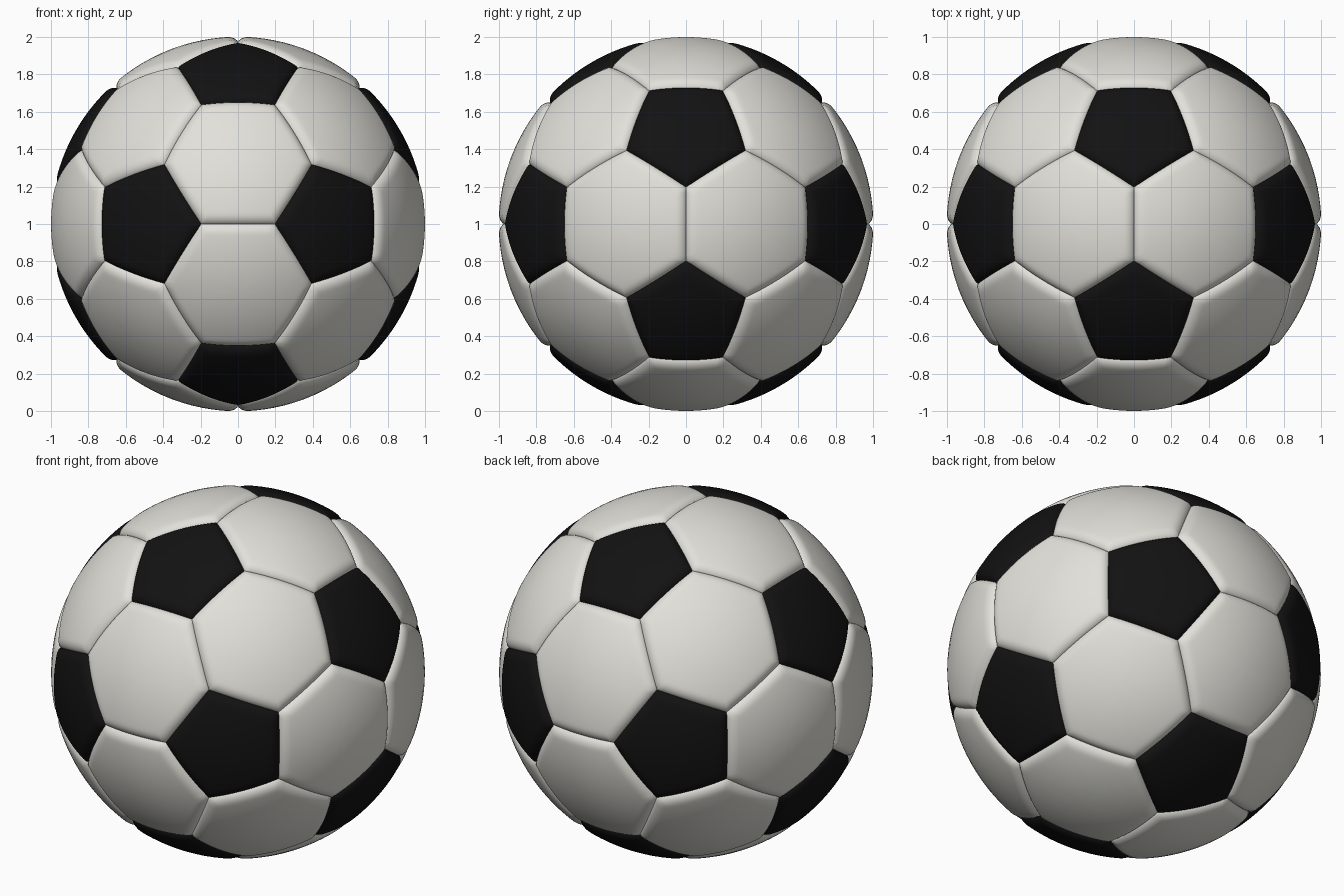
import bpy, bmesh, math
from itertools import combinations
from mathutils import Vector

if "Cube" in bpy.data.objects:
    bpy.data.objects.remove(bpy.data.objects["Cube"])

R_BALL, R_SEAM, ROUND = 1.001, 0.974, 0.062   # panel radius, seam radius, rounded edge width
CENTRE = Vector((0, 0, 1))
PHI = (1 + 5 ** 0.5) / 2
STEPS = 14                                     # segments along each panel edge
RINGS = [0.15, 0.3, 0.45, 0.58, 0.68, 0.75, 0.8, 0.84, 0.87, 0.9,
         0.925, 0.945, 0.962, 0.976, 0.987, 0.995, 1.0]


def material(name, rgb):
    m = bpy.data.materials.new(name)
    m.diffuse_color = (*rgb, 1)
    m.use_nodes = True
    m.node_tree.nodes["Principled BSDF"].inputs["Base Color"].default_value = m.diffuse_color
    return m


def around(points):
    """Sort points anticlockwise about their outward centre direction."""
    c = sum(points, Vector()).normalized()
    u = c.orthogonal().normalized()
    w = c.cross(u)
    return sorted(points, key=lambda p: math.atan2(p.dot(w), p.dot(u)))


def add_panel(bm, corners):
    """One puffed panel: concentric rings on the sphere, dropping to the seam."""
    corners = [p.normalized() for p in around(corners)]
    n = len(corners)
    mid = sum(corners, Vector()) / n
    planes = [corners[i].cross(corners[(i + 1) % n]).normalized() for i in range(n)]

    def place(p):
        d = p.normalized()
        gap = max(0.0, min(math.asin(d.dot(q)) for q in planes))
        t = min(1.0, gap / ROUND)
        rise = (1 - (1 - t) ** 2.4) ** 0.8
        return bm.verts.new(CENTRE + d * (R_SEAM + (R_BALL - R_SEAM) * rise))

    rim = [corners[i].lerp(corners[(i + 1) % n], k / STEPS)
           for i in range(n) for k in range(STEPS)]
    hub = place(mid)
    previous = None
    for s in RINGS:
        ring = [place(mid.lerp(p, s)) for p in rim]
        for i in range(len(ring)):
            j = (i + 1) % len(ring)
            if previous:
                bm.faces.new((previous[i], ring[i], ring[j], previous[j]))
            else:
                bm.faces.new((hub, ring[i], ring[j]))
        previous = ring


def build(name, panels, mat):
    bm = bmesh.new()
    for corners in panels:
        add_panel(bm, corners)
    for f in bm.faces:
        f.smooth = True
    me = bpy.data.meshes.new(name)
    bm.to_mesh(me)
    bm.free()
    me.materials.append(mat)
    ob = bpy.data.objects.new(name, me)
    bpy.context.collection.objects.link(ob)


# Icosahedron points: each one is the centre of a pentagon
ico = []
for a in (-1, 1):
    for b in (-PHI, PHI):
        ico += [Vector((a, b, 0)), Vector((0, a, b)), Vector((b, 0, a))]


def near(p, q):
    return 0.1 < (p - q).length < 2.1


# Cut every edge in thirds to get pentagons and hexagons
pentagons = [[(2 * v + q) / 3 for q in ico if near(v, q)] for v in ico]
hexagons = [[(2 * p + q) / 3 for p in tri for q in tri if p is not q]
            for tri in combinations(ico, 3)
            if all(near(p, q) for p, q in combinations(tri, 2))]

build("black_pentagon_panels", pentagons, material("black", (0.006, 0.006, 0.006)))
build("white_hexagon_panels", hexagons, material("warm white", (0.76, 0.75, 0.70)))
